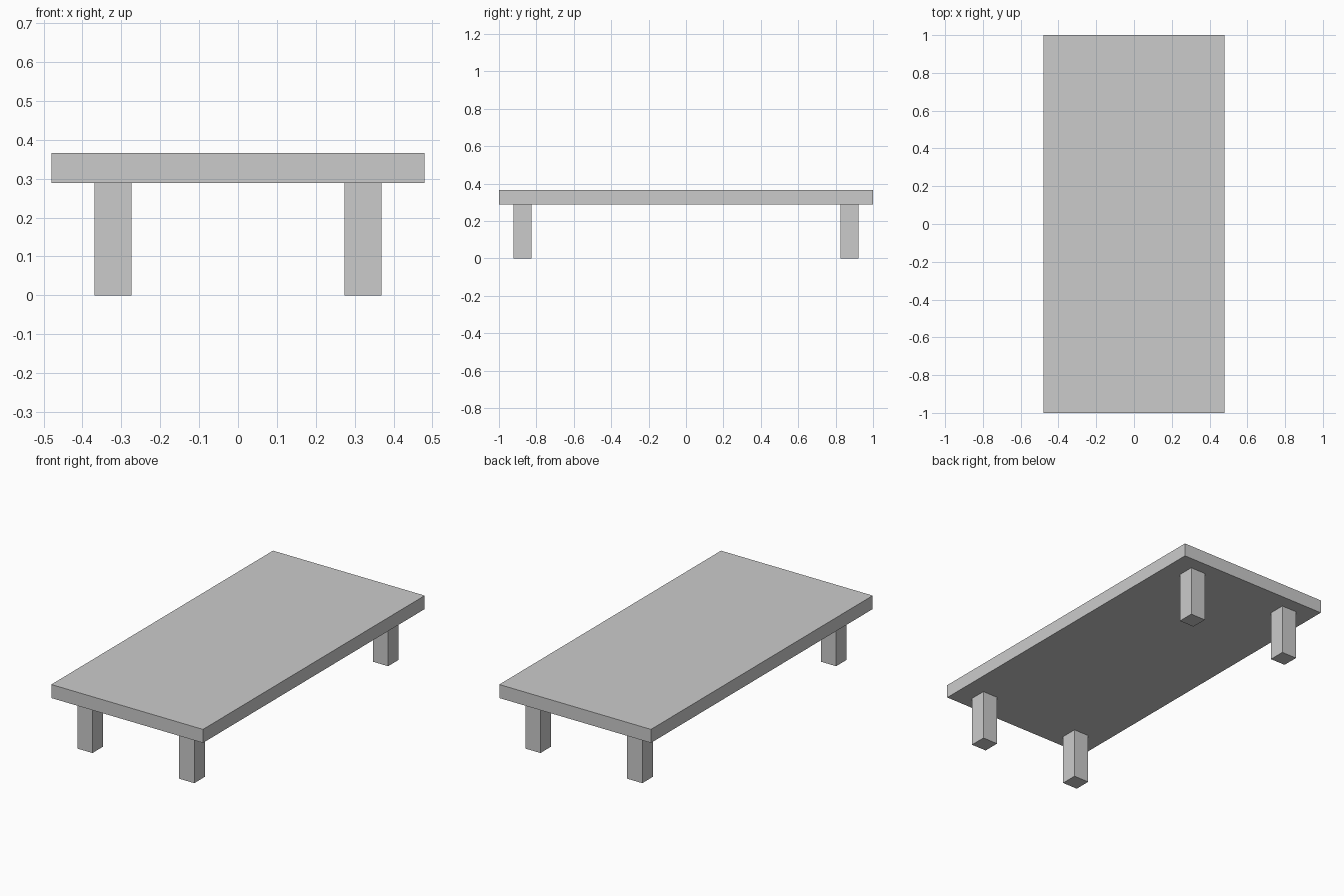
import bpy

if "Cube" in bpy.data.objects:
    bpy.data.objects.remove(bpy.data.objects["Cube"])

TOP_Z, UNDER_Z = 0.366, 0.289
LEG = 0.096


def box(name, size, centre):
    bpy.ops.mesh.primitive_cube_add(size=1, location=centre)
    obj = bpy.context.object
    obj.name = name
    obj.scale = size
    bpy.ops.object.transform_apply(location=False, rotation=False, scale=True)
    return obj


# Tabletop slab
box("tabletop", (0.958, 2.0, TOP_Z - UNDER_Z), (0, 0, (TOP_Z + UNDER_Z) / 2))

# Four square legs, inset from the corners
for side, sx in (("left", -1), ("right", 1)):
    for end, sy in (("front", -1), ("back", 1)):
        box(f"{end}_{side}_leg", (LEG, LEG, UNDER_Z),
            (sx * 0.3215, sy * 0.874, UNDER_Z / 2))
